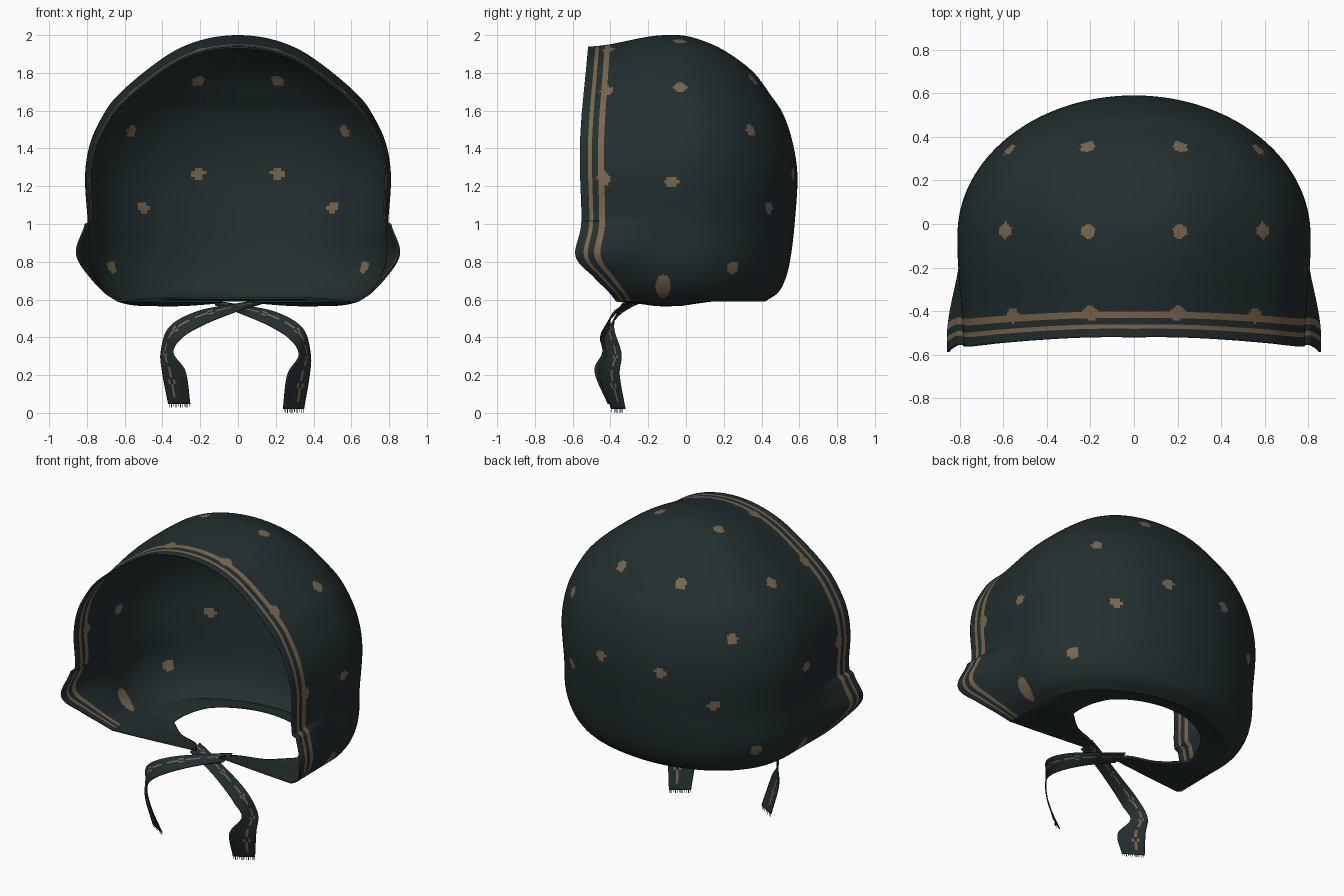
import bpy, bmesh, math
from mathutils import Vector

if "Cube" in bpy.data.objects:
    bpy.data.objects.remove(bpy.data.objects["Cube"])


def material(name, rgb):
    m = bpy.data.materials.new(name)
    m.diffuse_color = (*rgb, 1)
    m.use_nodes = True
    m.node_tree.nodes["Principled BSDF"].inputs["Base Color"].default_value = m.diffuse_color
    return m


DARK = material("dark_green_cloth", (0.016, 0.028, 0.029))
GOLD = material("tan_trim", (0.20, 0.135, 0.075))


def curve(rows, n):
    """Smooth spline through tuples, n+1 evenly spaced samples."""
    def at(u):
        k = min(int(u), len(rows) - 2)
        t = u - k
        p1, p2 = rows[k], rows[k + 1]
        p0 = rows[k - 1] if k > 0 else [2 * a - b for a, b in zip(p1, p2)]
        p3 = rows[k + 2] if k + 2 < len(rows) else [2 * b - a for a, b in zip(p1, p2)]
        return [0.5 * (2 * b + (c - a) * t + (2 * a - 5 * b + 4 * c - d) * t * t
                       + (3 * b - a - 3 * c + d) * t ** 3)
                for a, b, c, d in zip(p0, p1, p2, p3)]
    return [at(i * (len(rows) - 1) / n) for i in range(n + 1)]


def sheet(name, grid, rule, thickness):
    """Cloth sheet from a grid of points; rule(i, j, centre) picks the gold faces."""
    bm = bmesh.new()
    vs = [[bm.verts.new(p) for p in row] for row in grid]
    for i in range(len(grid) - 1):
        for j in range(len(grid[0]) - 1):
            f = bm.faces.new((vs[i][j], vs[i + 1][j], vs[i + 1][j + 1], vs[i][j + 1]))
            f.material_index = int(rule(i, j, f.calc_center_median()))
            f.smooth = True
    bmesh.ops.remove_doubles(bm, verts=bm.verts, dist=0.0002)
    me = bpy.data.meshes.new(name)
    bm.to_mesh(me)
    bm.free()
    ob = bpy.data.objects.new(name, me)
    bpy.context.collection.objects.link(ob)
    me.materials.append(DARK)
    me.materials.append(GOLD)
    mod = ob.modifiers.new("thickness", 'SOLIDIFY')
    mod.thickness = thickness
    mod.offset = -1
    bpy.context.view_layer.objects.active = ob
    ob.select_set(True)
    bpy.ops.object.shade_smooth_by_angle(angle=math.radians(50))
    ob.select_set(False)
    return ob


# --- hood shell: half width, height, front edge y, back y (bottom to top) ---
profile = [(.64, .59, -.37, .42), (.71, .64, -.41, .49), (.765, .72, -.49, .53),
           (.795, .83, -.585, .555), (.795, 1.0, -.555, .575), (.81, 1.25, -.56, .59),
           (.782, 1.43, -.562, .565), (.712, 1.58, -.555, .515), (.638, 1.68, -.547, .45),
           (.49, 1.81, -.535, .35), (.33, 1.92, -.525, .2), (.17, 1.98, -.52, .06),
           (0, 2.0, -.52, -.05), (-.17, 1.98, -.52, -.16)]
Y0 = -0.05
FRONT, BACK = 48, 60            # columns on the straight side and the rounded back
ROWS, TUCK = 156, 16            # rows up the shell, rows tucked under the chin


def section(a, z, f, b):
    """Right half of one horizontal section, from front edge to back centre."""
    pts = []
    for j in range(FRONT + BACK + 1):
        if j <= FRONT:
            x, y = a, f + (Y0 - f) * j / FRONT
        else:
            t = (j - FRONT) / BACK * math.pi / 2
            x, y = a * math.cos(t), Y0 + (b - Y0) * math.sin(t)
        w = min(max((-0.1 - y) / 0.42, 0), 1)
        w = w * w * (3 - 2 * w)
        zz = z
        if z > 1:
            zz = 1 + (z - 1) * (1 - .06 * w)
            x *= 1 - .03 * w
        x += .062 * w * math.exp(-((z - .85) / .13) ** 2)     # flared cheek corner
        pts.append(Vector((max(x, 0), y, zz)))
    return pts


def opening():
    """Right half of the neck opening, from the chin tip to back centre."""
    chin = curve([(.08, -.31, .585), (.15, -.22, .575), (.30, -.15, .565), (.44, -.03, .565)], FRONT)
    pts = [Vector(p) for p in chin]
    for j in range(1, BACK + 1):
        t = j / BACK * math.pi / 2
        pts.append(Vector((.44 * math.cos(t), -.03 + .36 * math.sin(t),
                           .565 + .035 * min(1, 1.6 * math.sin(t)))))
    return pts


samples = curve(profile, ROWS * 13 // 12)[:ROWS + 1]
samples[-1] = profile[12]
halves = [section(*s) for s in samples]
hole, rim = opening(), halves[0]
tucked = []
for i in range(TUCK):
    m = i / TUCK
    row = []
    for h, r in zip(hole, rim):
        p = h.lerp(r, m)
        p.z = h.z + (r.z - h.z) * m ** 3
        row.append(p)
    tucked.append(row)
halves = tucked + halves
grid = [[Vector((-p.x, p.y, p.z)) for p in h] + [p.copy() for p in reversed(h[:-1])]
        for h in halves]

# dots: centre, radius (mirrored in x)
dots = [((.21, .565, 1.27), .034), ((.22, .37, 1.78), .034), ((.58, .35, 1.5), .034),
        ((.50, .43, 1.09), .034), ((.60, -.03, 1.73), .036), ((.80, -.075, 1.22), .034),
        ((.21, -.035, 1.97), .034), ((.70, .26, .77), .034), ((.73, -.12, .67), .04),
        ((.20, -.41, 1.92), .035), ((.57, -.42, 1.72), .035), ((.78, -.435, 1.24), .035)]
dots = [(Vector(c), r) for c, r in dots]
COLS = len(grid[0]) - 1


def hood_rule(i, j, c):
    k = min(j, COLS - 1 - j)
    if i >= TUCK and k in (4, 5, 9, 10, 11):          # two piping lines along the brim
        return True
    for d, r in dots:
        dx, dy, dz = abs(c.x) - d.x, c.y - d.y, c.z - d.z
        # project along the local outward direction so every dot stays round
        n = Vector((d.x, max(d.y, 0) * 1.3, max(d.z - 1.2, 0))).normalized()
        v = Vector((dx, dy, dz))
        if d.z < .7:
            v.z *= .65
        if v.length < .12 and (v - n * v.dot(n)).length < r:
            return True
    return False


sheet("hood", grid, hood_rule, 0.01)

# --- crossed chin straps: centre line and half-width vector ---
strap = [(-.12, -.27, .585, 0, .05, .01), (0, -.31, .555, 0, .04, .02),
         (.18, -.38, .50, .02, .02, .035), (.31, -.41, .42, .032, .025, .03),
         (.355, -.385, .31, .03, .04, .005), (.322, -.41, .2, .058, .055, 0),
         (.295, -.36, .02, .055, .035, 0)]


def strap_rule(i, j, c):
    return (j == 6 and i % 9 < 6) or (j in (5, 7) and i % 18 in (7, 8))


def make_strap(side):
    rows = []
    for x, y, z, wx, wy, wz in curve(strap, 90):
        c, w = Vector((x, y, z)), Vector((wx, wy, wz))
        row = [c + w * (k / 5 - 1) for k in range(11)]
        if side < 0:
            row = [Vector((-p.x * 1.05, p.y - .015, p.z + .03 * max(0, .58 - p.z) / .58))
                   for p in row]
        rows.append(row)
    name = "right" if side > 0 else "left"
    sheet(name + "_strap", rows, strap_rule, 0.006)
    # frayed threads at the strap end
    bm = bmesh.new()
    a, b = rows[-1][0], rows[-1][-1]
    for k in range(12):
        p = a.lerp(b, (k + .25) / 12)
        q = a.lerp(b, (k + .6) / 12)
        drop = Vector((0, 0, -.02 if k % 3 else -.015))
        bm.faces.new([bm.verts.new(v) for v in (p, q, q + drop, p + drop)])
    me = bpy.data.meshes.new(name + "_fringe")
    bm.to_mesh(me)
    bm.free()
    me.materials.append(DARK)
    bpy.context.collection.objects.link(bpy.data.objects.new(name + "_fringe", me))


for side in (1, -1):
    make_strap(side)
